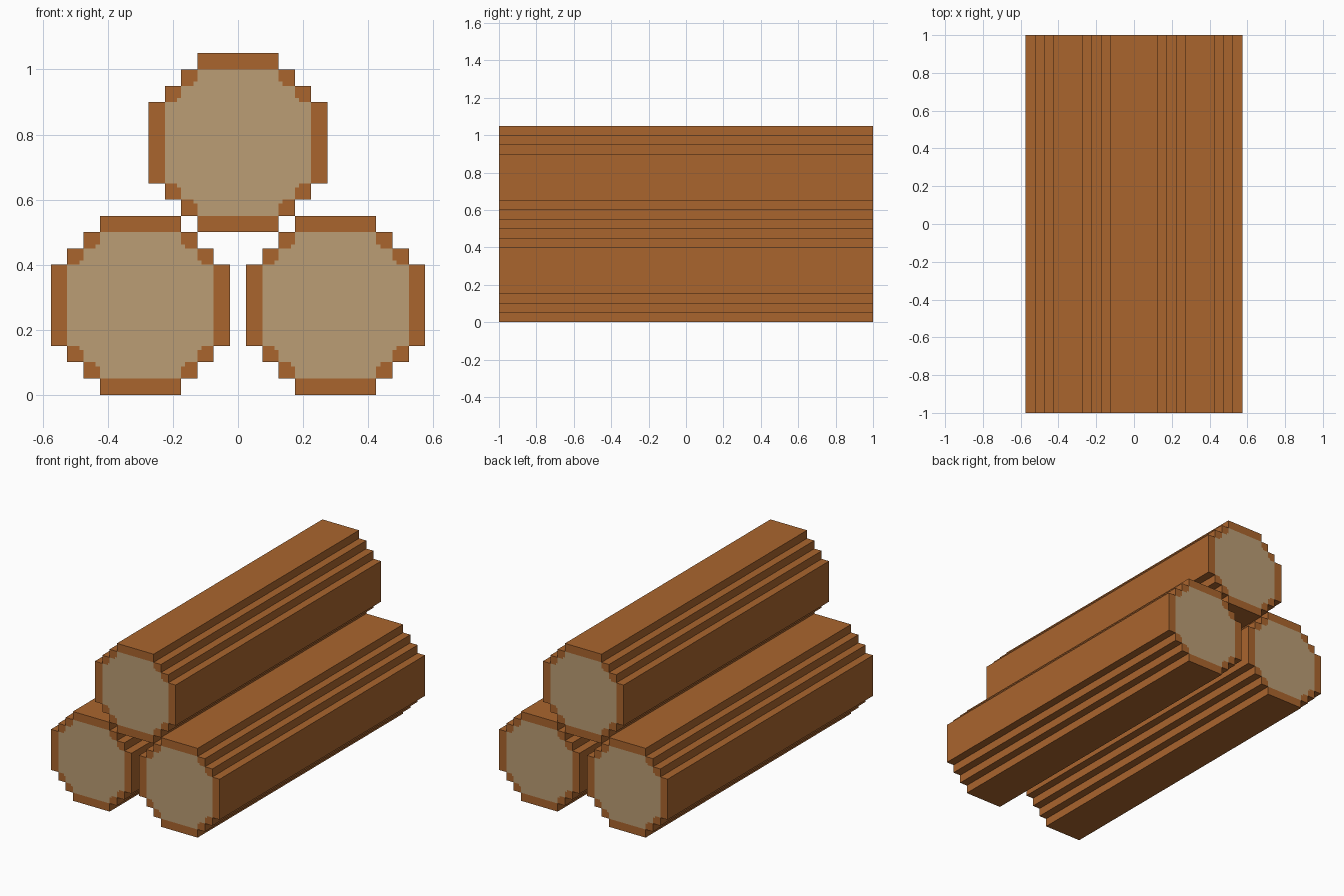
import bpy, bmesh

if "Cube" in bpy.data.objects:
    bpy.data.objects.remove(bpy.data.objects["Cube"])


def material(name, rgb):
    m = bpy.data.materials.new(name)
    m.diffuse_color = (*rgb, 1.0)
    m.use_nodes = True
    m.node_tree.nodes["Principled BSDF"].inputs["Base Color"].default_value = m.diffuse_color
    return m


bark = material("brown bark", (0.402, 0.130, 0.027))
heart = material("pale heartwood", (0.497, 0.337, 0.178))

HALF_LENGTH = 1.0
# One quarter of the stepped outline, and of the heartwood outline inside it
OUTLINE = [(.125, .275), (.125, .225), (.175, .225), (.175, .175),
           (.225, .175), (.225, .125), (.275, .125)]
HEART = [(.125, .225), (.125, .1875), (.1375, .1875), (.1375, .175), (.175, .175),
         (.175, .1375), (.1875, .1375), (.1875, .125), (.225, .125)]
# Bark showing on the log end, between the two outlines (one quarter)
BARK_ENDS = [
    [(-.125, .275), (.125, .275), (.125, .225), (-.125, .225)],
    [(.125, .225), (.175, .225), (.175, .175), (.1375, .175), (.1375, .1875), (.125, .1875)],
    [(.175, .175), (.225, .175), (.225, .125), (.1875, .125), (.1875, .1375), (.175, .1375)],
]


def turn(points, quarter):
    for _ in range(quarter):
        points = [(z, -x) for x, z in points]
    return points


def log(name, cx, cz):
    bm = bmesh.new()

    def face(coords, slot):
        f = bm.faces.new([bm.verts.new((x, y, z)) for x, y, z in coords])
        f.material_index = slot

    # Stepped bark sides
    ring = [p for q in range(4) for p in turn(OUTLINE, q)]
    for (ax, az), (bx, bz) in zip(ring, ring[1:] + ring[:1]):
        face([(ax, -HALF_LENGTH, az), (bx, -HALF_LENGTH, bz),
              (bx, HALF_LENGTH, bz), (ax, HALF_LENGTH, az)], 0)
    # Flat ends: heartwood with a bark rim
    core = [p for q in range(4) for p in turn(HEART, q)]
    for y in (-HALF_LENGTH, HALF_LENGTH):
        face([(x, y, z) for x, z in core], 1)
        for q in range(4):
            for piece in BARK_ENDS:
                face([(x, y, z) for x, z in turn(piece, q)], 0)
    bmesh.ops.remove_doubles(bm, verts=bm.verts, dist=1e-4)
    bmesh.ops.recalc_face_normals(bm, faces=bm.faces)

    mesh = bpy.data.meshes.new(name)
    bm.to_mesh(mesh)
    bm.free()
    mesh.materials.append(bark)
    mesh.materials.append(heart)
    ob = bpy.data.objects.new(name, mesh)
    ob.location = (cx, 0, cz)
    bpy.context.collection.objects.link(ob)


# Stack: two logs below, one on top
log("left_log", -0.3, 0.275)
log("right_log", 0.3, 0.275)
log("top_log", 0.0, 0.775)
